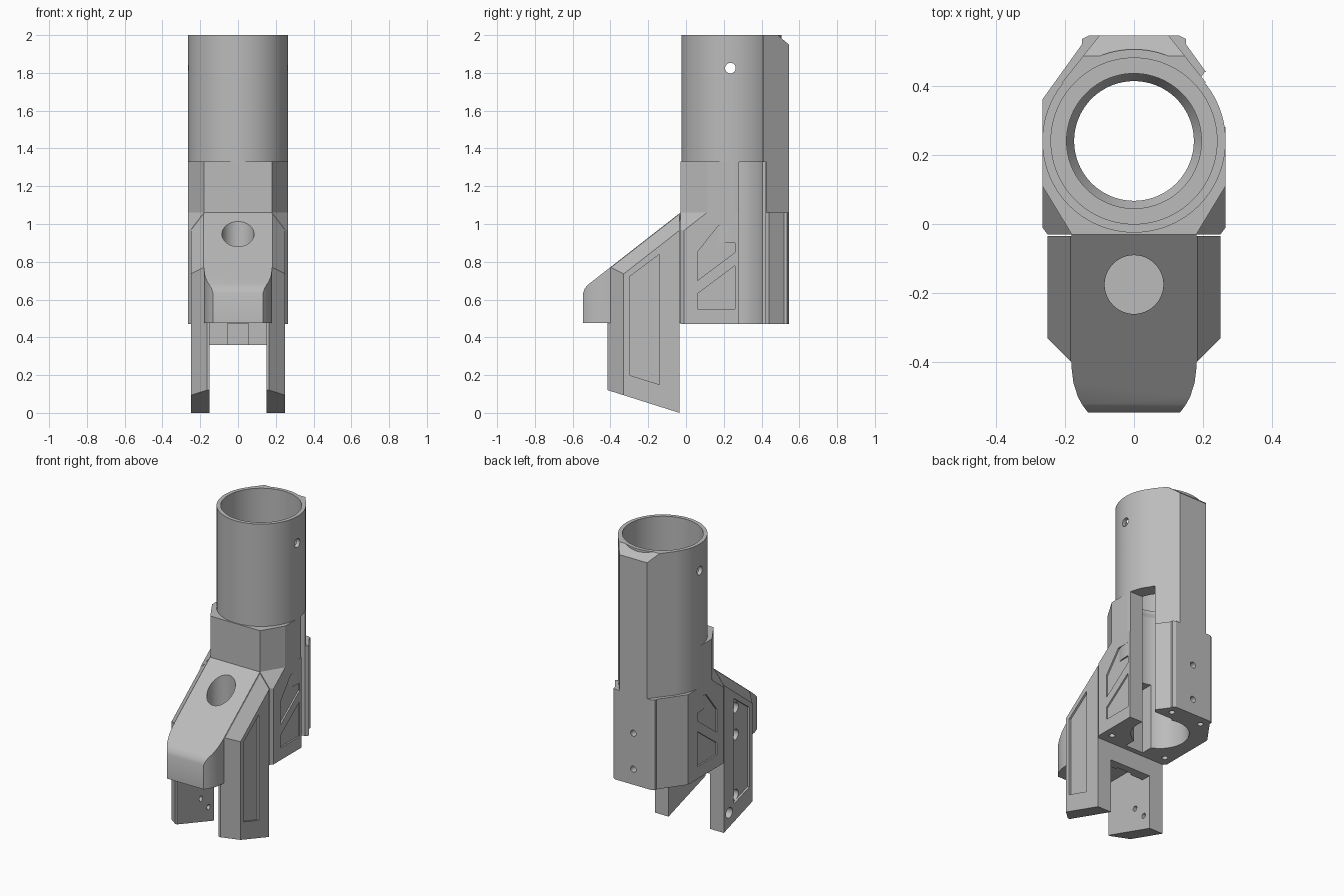
import bpy, bmesh, math
from mathutils import Vector

if "Cube" in bpy.data.objects:
    bpy.data.objects.remove(bpy.data.objects["Cube"])

grey = bpy.data.materials.new("matte_grey")
grey.diffuse_color = (0.5, 0.5, 0.5, 1)
grey.use_nodes = True
grey.node_tree.nodes["Principled BSDF"].inputs["Base Color"].default_value = grey.diffuse_color
CY = 0.24          # tube axis y
SLOPE = 0.78       # rise of the front hood per unit y


def finish(bm, name):
    bmesh.ops.remove_doubles(bm, verts=bm.verts, dist=1e-5)
    bmesh.ops.recalc_face_normals(bm, faces=bm.faces)
    me = bpy.data.meshes.new(name)
    bm.to_mesh(me)
    bm.free()
    me.materials.append(grey)
    ob = bpy.data.objects.new(name, me)
    bpy.context.collection.objects.link(ob)
    return ob


def prism(name, pts, lo, hi, axis='z', planes=()):
    """Extrude a profile (xy along z, or yz along x), then trim by planes (point, outward normal)."""
    bm = bmesh.new()
    put = (lambda p, h: (p[0], p[1], h)) if axis == 'z' else (lambda p, h: (h, p[0], p[1]))
    a = [bm.verts.new(put(p, lo)) for p in pts]
    b = [bm.verts.new(put(p, hi)) for p in pts]
    bm.faces.new(a)
    bm.faces.new(b)
    for i in range(len(pts)):
        j = (i + 1) % len(pts)
        bm.faces.new((a[i], a[j], b[j], b[i]))
    bmesh.ops.recalc_face_normals(bm, faces=bm.faces)
    for co, no in planes:
        geom = bm.verts[:] + bm.edges[:] + bm.faces[:]
        bmesh.ops.bisect_plane(bm, geom=geom, dist=1e-6, plane_co=co, plane_no=no, clear_outer=True)
        bmesh.ops.holes_fill(bm, edges=[e for e in bm.edges if e.is_boundary], sides=0)
    return finish(bm, name)


def box(name, x0, x1, y0, y1, z0, z1):
    return prism(name, [(x0, y0), (x1, y0), (x1, y1), (x0, y1)], z0, z1)


def mirrored(half):
    """Close a right-hand half outline across x = 0."""
    return half + [(-x, y) for x, y in reversed(half)]


def disc(cu, cv, r, n=32):
    return [(cu + r * math.cos(2 * math.pi * i / n), cv + r * math.sin(2 * math.pi * i / n)) for i in range(n)]


def lathe(name, profile, n=96):
    """Solid of revolution about the tube axis."""
    bm = bmesh.new()
    rings = [[bm.verts.new((x, y, z)) for x, y in disc(0, CY, r, n)] for r, z in profile]
    bm.faces.new(rings[0])
    bm.faces.new(rings[-1])
    for p, q in zip(rings, rings[1:]):
        for i in range(n):
            j = (i + 1) % n
            bm.faces.new((p[i], p[j], q[j], q[i]))
    return finish(bm, name)


def boolean(ob, tools, op='DIFFERENCE'):
    for t in tools:
        m = ob.modifiers.new("cut", 'BOOLEAN')
        m.operation, m.object, m.solver = op, t, 'EXACT'
    dg = bpy.context.evaluated_depsgraph_get()
    me = bpy.data.meshes.new_from_object(ob.evaluated_get(dg))
    ob.modifiers.clear()
    ob.data = me


def plane_chamfer(s):
    """Sloping bevel along the hood shoulder on side s."""
    return (Vector((s * 0.18, -0.03, 1.06)), Vector((s * 1.29, -SLOPE, 1)))


hood_plane = (Vector((0, -0.03, 1.06)), Vector((0, -SLOPE, 1)))

# Main tube with flat-backed ridge
tube = lathe("tube", [(0.265, 0.9), (0.265, 2.0)])
ridge = prism("ridge_tool", mirrored([(0.15, 0.24), (0.207, 0.41), (0.1, 0.545)]), 1.0, 2.0,
              planes=[(Vector((0, 0.485, 2)), Vector((0, 0.05, 0.06)))])
boolean(tube, [ridge], 'UNION')

# Faceted lower body and collar
body = prism("lower_body", mirrored([(0.25, -0.03), (0.265, -0.01), (0.265, 0.36), (0.15, 0.52),
                                     (0.15, 0.535), (0.13, 0.545)]), 0.47, 1.06,
             planes=[plane_chamfer(1), plane_chamfer(-1)])
collar = prism("collar", mirrored([(0.18, -0.03), (0.265, 0.11), (0.265, 0.24)]), 1.0, 1.33)

# Stepped bore, key slot and side slot
bore = lathe("bore_tool", [(0.24, 2.1), (0.24, 1.42), (0.195, 1.42), (0.195, 1.40), (0.173, 1.36), (0.173, 0.3)])
key = box("key_tool", -0.065, 0.065, 0.003, 0.2, 0.3, 1.41)
slot = prism("slot_tool", [(0.05, 0.28), (0.4, 0.28), (0.4, 0.44), (0.205, 0.44), (0.19, 0.42), (0.05, 0.42)],
             0.3, 1.329)
pin = prism("pin_tool", disc(0.235, 1.825, 0.028), -0.5, 0.5, 'x')
tools = [ridge, bore, key, slot, pin]

# Body details: side pockets, rear screw holes, bottom screw holes
details = []
pockets = [[(0.06, 0.85), (0.17, 0.99), (0.26, 0.99), (0.26, 0.85), (0.06, 0.70)],
           [(0.06, 0.63), (0.26, 0.78), (0.26, 0.55), (0.06, 0.55)]]
for s in (-1, 1):
    for p in pockets:
        details.append(prism("pocket_tool", p, s * 0.255, s * 0.3, 'x'))
    for x, y in ((0.205, 0.04), (0.11, 0.48)):
        details.append(prism("screw_tool", disc(s * x, y, 0.018, 20), 0.4, 0.6))
for z in (0.807, 0.572):
    t = prism("rear_hole_tool", disc(0, 0, 0.02, 20), -0.1, 0.1)
    t.rotation_euler.x = math.pi / 2
    t.location = (0, 0.5, z)
    details.append(t)
bpy.context.view_layer.update()
tools += details

boolean(tube, [bore, slot, pin])
boolean(collar, [bore, key, slot])
boolean(body, [bore, key, slot] + details)

# Sloping front hood with rounded nose and round recess
nose = [(0.18, -0.01), (0.18, -0.42), (0.175, -0.46), (0.162, -0.50), (0.148, -0.525), (0.133, -0.545)]
hood = prism("front_hood", mirrored(nose), 0.475, 1.06, planes=[
    hood_plane,
    (Vector((0, -0.52, 0.678)), Vector((0, -1.25, 1))),
    (Vector((0, -0.535, 0.66)), Vector((0, -2.6, 1)))])
recess = prism("recess_tool", disc(0, -0.175, 0.085, 48), 0.62, 1.2)
tools.append(recess)
boolean(hood, [recess])

# Cheek plates with framed panels
parts = [tube, body, collar, hood]
panel = [(-0.30, 0.20), (-0.14, 0.15), (-0.14, 0.84), (-0.30, 0.72)]
for s, side in ((-1, "left"), (1, "right")):
    outline = [(s * x, y) for x, y in ((0.15, -0.415), (0.165, -0.415), (0.25, -0.33), (0.25, -0.034), (0.15, -0.034))]
    cheek = prism(side + "_cheek", outline, -0.1, 1.1, planes=[
        plane_chamfer(s),
        (hood_plane[0] - Vector((0, 0, 0.004)), hood_plane[1]),
        (Vector((0, -0.034, 0)), Vector((0, -0.316, -1)))])
    cuts = [prism("panel_tool", panel, s * 0.237, s * 0.3, 'x')]
    if s < 0:  # counterbored screw holes on the left only
        for y, z in ((-0.17, 0.765), (-0.17, 0.588), (-0.17, 0.195), (-0.09, 0.11)):
            cuts.append(prism("counterbore_tool", disc(y, z, 0.034, 24), -0.3, -0.20, 'x'))
            cuts.append(prism("screw_tool", disc(y, z, 0.017, 20), -0.3, -0.1, 'x'))
    boolean(cheek, cuts)
    tools += cuts
    parts.append(cheek)

# Crossbar between the cheeks, with a shallow groove
bar = box("crossbar", -0.16, 0.16, -0.10, -0.036, 0.36, 0.6)
groove = box("groove_tool", -0.055, 0.055, -0.2, -0.085, 0.3, 0.474)
boolean(bar, [groove])
tools.append(groove)
parts.append(bar)

for t in tools:
    bpy.data.objects.remove(t, do_unlink=True)

# Smooth round surfaces, keep edges crisp
bpy.ops.object.select_all(action='DESELECT')
for ob in parts:
    ob.select_set(True)
bpy.context.view_layer.objects.active = tube
bpy.ops.object.shade_smooth_by_angle(angle=math.radians(25))
